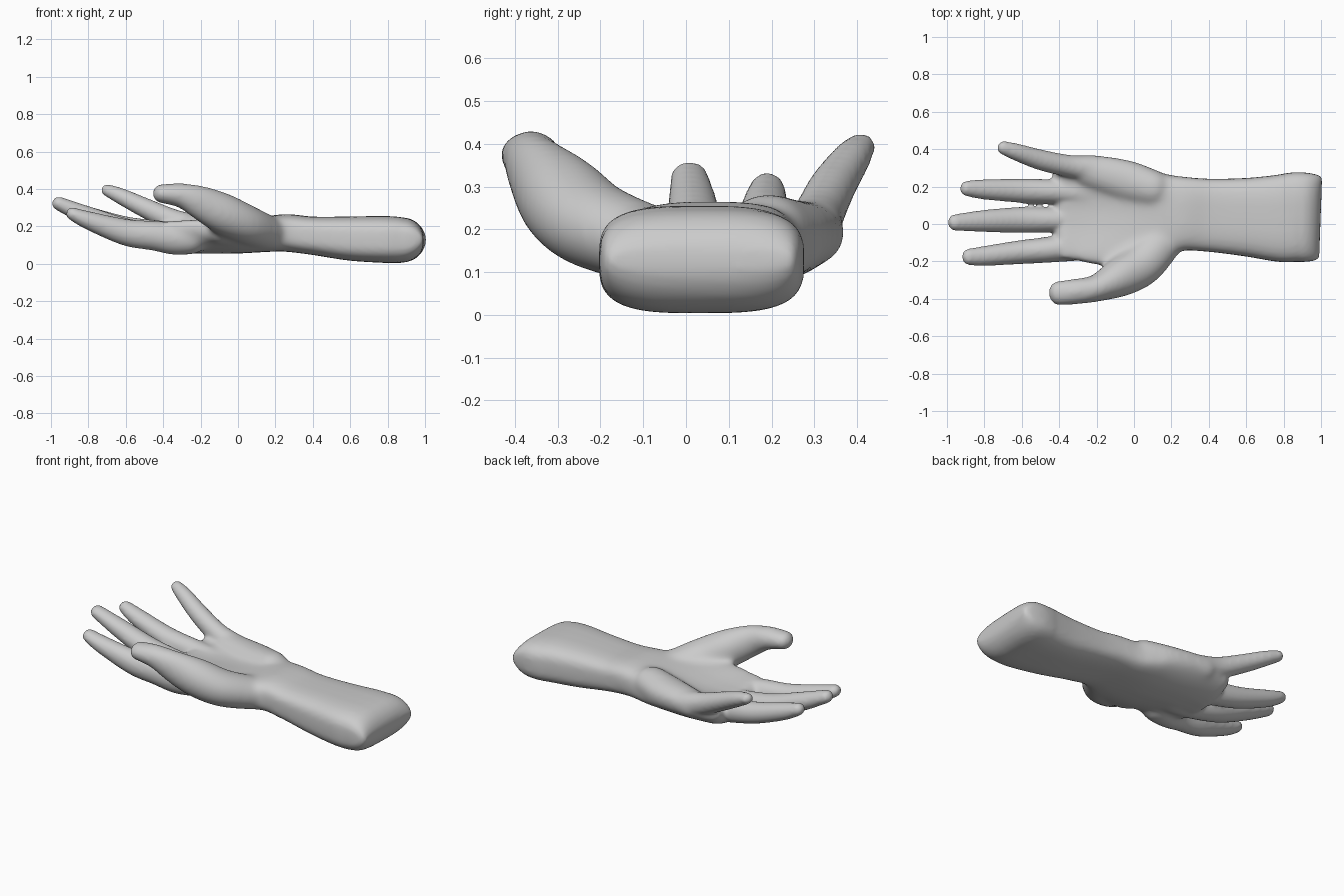
import bpy, bmesh, math
from mathutils import Vector

if "Cube" in bpy.data.objects:
    bpy.data.objects.remove(bpy.data.objects["Cube"])

skin = bpy.data.materials.new("plain grey")
skin.diffuse_color = (0.6, 0.6, 0.6, 1)
skin.use_nodes = True
skin.node_tree.nodes["Principled BSDF"].inputs["Base Color"].default_value = skin.diffuse_color
bm = bmesh.new()


def spline(a, b, c, d, t):
    return [0.5 * (2*q + (r-p)*t + (2*p - 5*q + 4*r - s)*t*t + (3*q - p - 3*r + s)*t**3)
            for p, q, r, s in zip(a, b, c, d)]


def loft(stations, power=2.0, flat=(0, 0), sides=40, steps=8):
    """Smooth tube through (x, y, z, half width, half height, cup) with rounded ends."""
    st = [tuple(s) + (0,) * (6 - len(s)) for s in stations]
    st = [st[0]] + st + [st[-1]]
    path = []
    for i in range(1, len(st) - 2):
        path += [spline(*st[i-1:i+3], k / steps) for k in range(steps)]
    path.append(list(st[-1]))
    pos = [Vector(p[:3]) for p in path]
    tan = [(pos[min(i+1, len(pos)-1)] - pos[max(i-1, 0)]).normalized() for i in range(len(pos))]
    sections = [(pos[i], tan[i], p[3], p[4], p[5]) for i, p in enumerate(path)]

    def cap(sec, sign, f):
        c, t, w, h, cup = sec
        out = []
        for k in range(1, 8):
            a = k / 8 * math.pi / 2
            s = math.cos(a)
            out.append((c + t * sign * min(w, h) * math.sin(a), t, w * (s + f*(1-s)), h * s, cup))
        return out

    sections = cap(sections[0], -1, flat[0])[::-1] + sections + cap(sections[-1], 1, flat[1])
    rings = []
    for c, t, w, h, cup in sections:
        side = t.cross(Vector((0, 0, 1))).normalized()
        up = side.cross(t)
        ring = []
        for k in range(sides):
            a = 2 * math.pi * k / sides
            u, v = math.cos(a), math.sin(a)
            u = math.copysign(abs(u) ** (2/power), u) * w
            v = math.copysign(abs(v) ** (2/power), v) * h
            ring.append(bm.verts.new(c + side * u + up * (v + cup * u * u)))
        rings.append(ring)
    for r, s in zip(rings, rings[1:]):
        for k in range(sides):
            j = (k + 1) % sides
            bm.faces.new((r[k], r[j], s[j], s[k]))
    bm.faces.new(rings[0][::-1])
    bm.faces.new(rings[-1])


# forearm, wrist and cupped palm
loft([(0.88, .037, .127, .24, .12), (0.86, .037, .127, .239, .123), (0.78, .031, .13, .234, .125),
      (0.6, .037, .135, .21, .118), (0.4, .047, .15, .195, .102), (0.25, .055, .165, .2, .1),
      (0.12, .045, .153, .245, .092, .2), (0, .045, .14, .28, .086, .5),
      (-0.2, .075, .13, .29, .076, .8), (-0.36, .075, .132, .262, .074, .8)],
     power=3.3, flat=(.88, .8))
# heel of the palm on the little finger side
loft([(0.1, .19, .195, .1, .09), (-0.05, .235, .192, .11, .08), (-0.25, .285, .19, .09, .076)])
# thumb
loft([(0.14, -.11, .17, .11, .095), (0.04, -.22, .212, .115, .105), (-0.08, -.288, .268, .105, .11),
      (-0.2, -.343, .327, .074, .093), (-0.3, -.36, .364, .069, .067), (-0.405, -.37, .375, .063, .05)])
# web between thumb and index finger
loft([(0.0, -.15, .17, .1, .08), (-0.1, -.19, .175, .075, .07)])
# index, middle, ring and little fingers
loft([(-0.25, -.11, .13, .085, .082), (-0.34, -.122, .135, .077, .087), (-0.45, -.137, .15, .069, .079),
      (-0.6, -.15, .168, .064, .071), (-0.8, -.171, .232, .053, .049), (-0.885, -.176, .267, .044, .035)])
loft([(-0.25, .02, .12, .08, .07), (-0.4, .022, .137, .068, .075), (-0.6, .022, .177, .069, .066),
      (-0.8, .016, .253, .059, .053), (-0.958, .008, .322, .044, .037)])
loft([(-0.25, .16, .14, .08, .075), (-0.4, .172, .157, .067, .072), (-0.6, .178, .192, .064, .061),
      (-0.8, .185, .257, .054, .049), (-0.895, .19, .297, .041, .036)])
loft([(-0.22, .295, .195, .075, .07), (-0.35, .31, .232, .06, .062), (-0.5, .343, .3, .055, .053),
      (-0.63, .385, .363, .046, .043), (-0.7, .408, .393, .036, .032)])

bmesh.ops.recalc_face_normals(bm, faces=bm.faces)
mesh = bpy.data.meshes.new("hand_and_forearm")
bm.to_mesh(mesh)
bm.free()
hand = bpy.data.objects.new("hand_and_forearm", mesh)
bpy.context.collection.objects.link(hand)
mesh.materials.append(skin)

# fuse the parts into one soft skin
fuse = hand.modifiers.new("fuse", 'REMESH')
fuse.mode = 'VOXEL'
fuse.voxel_size = 0.011
fuse.use_smooth_shade = True
bpy.context.view_layer.update()
fused = bpy.data.meshes.new_from_object(hand.evaluated_get(bpy.context.evaluated_depsgraph_get()))
hand.modifiers.clear()
hand.data = fused
fused.materials.clear()
fused.materials.append(skin)

# blend the palm more strongly than the fingers and forearm
palm = hand.vertex_groups.new(name="palm")
for v in fused.vertices:
    ramp = min((v.co.x + 0.36) / 0.15, (0.34 - v.co.x) / 0.12, 1)
    if ramp > 0:
        palm.add([v.index], ramp, 'REPLACE')
for name, count, group in (("blend_palm", 40, "palm"), ("soften", 8, "")):
    smooth = hand.modifiers.new(name, 'SMOOTH')
    smooth.factor = 0.5
    smooth.iterations = count
    smooth.vertex_group = group
